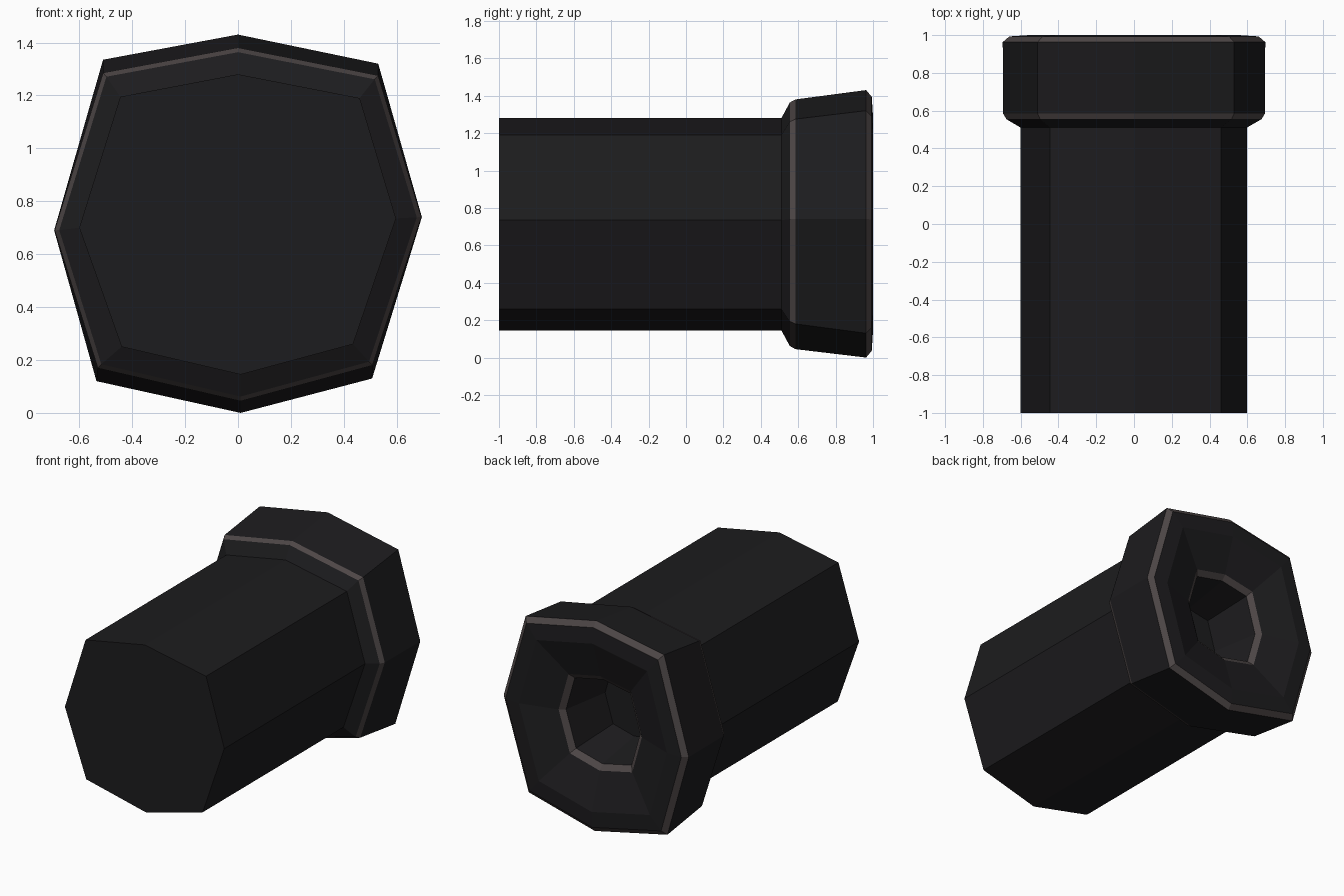
import bpy, bmesh

if "Cube" in bpy.data.objects:
    bpy.data.objects.remove(bpy.data.objects["Cube"])

CENTRE_Z = 0.717

# Irregular octagon cross-sections (x, z)
BODY = [(0, 1.28), (0.46, 1.19), (0.597, 0.735), (0.435, 0.26),
        (0.01, 0.145), (-0.44, 0.25), (-0.6, 0.70), (-0.445, 1.195)]
COLLAR = [(0, 1.38), (0.53, 1.275), (0.693, 0.74), (0.508, 0.18),
          (0.01, 0.045), (-0.53, 0.17), (-0.693, 0.69), (-0.51, 1.285)]
RIM = [(0, 1.43), (0.53, 1.32), (0.695, 0.74), (0.507, 0.13),
       (0.01, 0.0), (-0.535, 0.12), (-0.695, 0.69), (-0.51, 1.335)]


def material(name, colour):
    m = bpy.data.materials.new(name)
    m.diffuse_color = (*colour, 1)
    m.use_nodes = True
    m.node_tree.nodes["Principled BSDF"].inputs["Base Color"].default_value = m.diffuse_color
    return m


dark = material("dark_metal", (0.012, 0.0115, 0.013))
trim = material("worn_edge", (0.075, 0.062, 0.062))


def ring(shape, y, s=1.0):
    return [(x * s, y, CENTRE_Z + (z - CENTRE_Z) * s) for x, z in shape]


def loft(name, rings, trim_bands=(), cap_start=False, cap_end=False):
    bm = bmesh.new()
    loops = [[bm.verts.new(p) for p in r] for r in rings]
    for i, (a, b) in enumerate(zip(loops, loops[1:])):
        n = len(a)
        for k in range(n):
            j = (k + 1) % n
            f = bm.faces.new((a[k], b[k], b[j], a[j]))
            f.material_index = 1 if i in trim_bands else 0
    if cap_start:
        bm.faces.new(loops[0])
    if cap_end:
        bm.faces.new(loops[-1][::-1])
    me = bpy.data.meshes.new(name)
    bm.normal_update()
    bm.to_mesh(me)
    bm.free()
    me.materials.append(dark)
    me.materials.append(trim)
    ob = bpy.data.objects.new(name, me)
    bpy.context.collection.objects.link(ob)
    return ob


# Long eight-sided barrel with a closed front
loft("barrel", [ring(BODY, -1), ring(BODY, 0.51)], cap_start=True)

# Flared collar, worn edges, dished rear and central hole
loft("flared_collar", [
    ring(BODY, 0.51),
    ring(COLLAR, 0.555, 0.975),
    ring(COLLAR, 0.585),
    ring(RIM, 0.963),
    ring(RIM, 0.993, 0.95),
    ring(RIM, 1.0, 0.80),
    ring(RIM, 0.92, 0.45),
    ring(RIM, 0.89, 0.40),
    ring(RIM, 0.55, 0.32),
], trim_bands=(1, 3, 6), cap_end=True)
